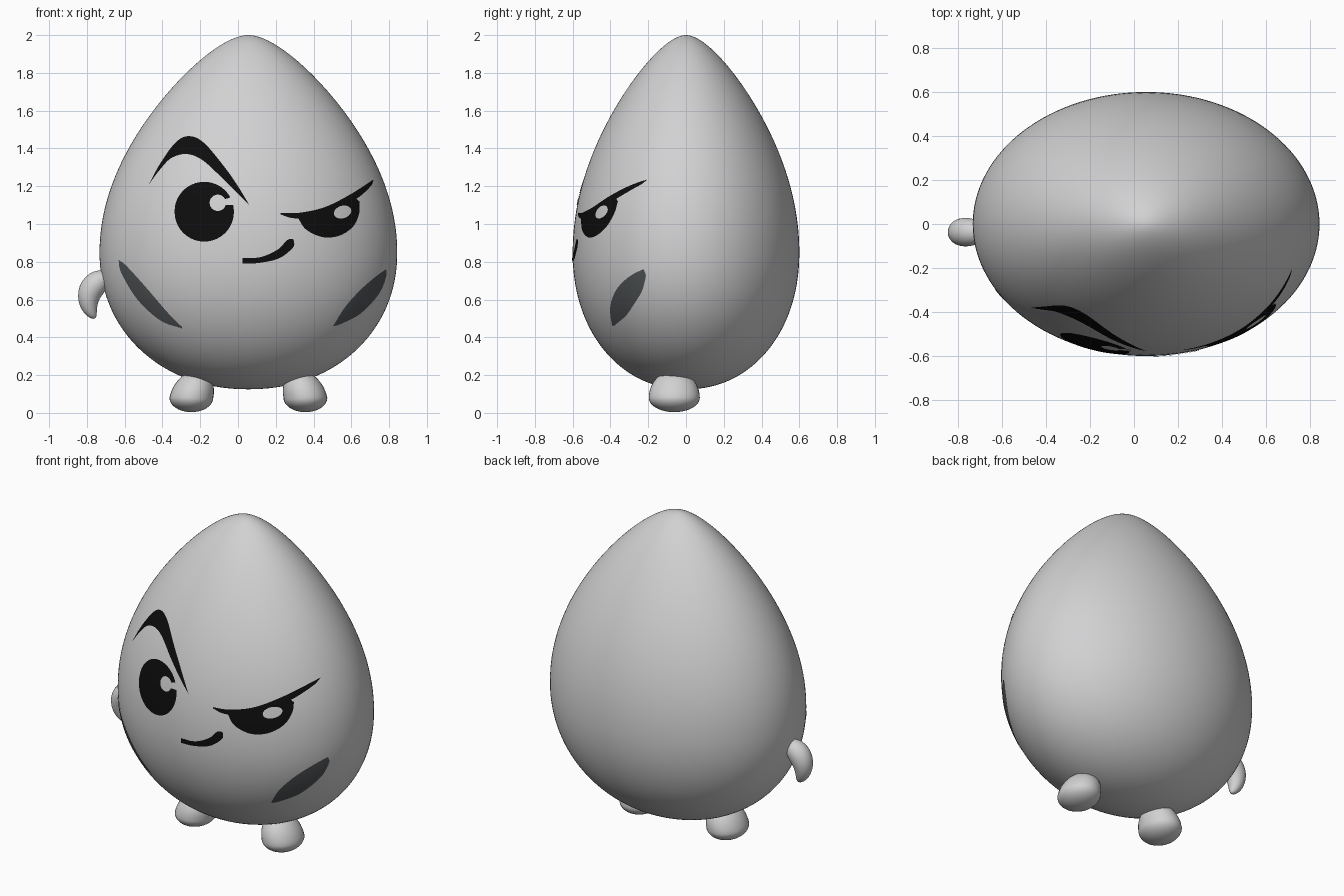
import bpy, bmesh, math
from mathutils import Vector

cube = bpy.data.objects.get("Cube")
if cube:
    bpy.data.objects.remove(cube, do_unlink=True)

# Body proportions
CX, ZMID, TOP, BOTTOM = 0.055, 0.85, 2.0, 0.125
RX, RY = 0.788, 0.6


def material(name, rgb):
    mat = bpy.data.materials.new(name)
    mat.use_nodes = True
    mat.diffuse_color = (*rgb, 1)
    bsdf = mat.node_tree.nodes["Principled BSDF"]
    bsdf.inputs["Base Color"].default_value = (*rgb, 1)
    bsdf.inputs["Roughness"].default_value = 0.7
    return mat


SHELL = material("shell grey", (0.64, 0.64, 0.65))
INK = material("ink black", (0.004, 0.004, 0.004))
BLUSH = material("blush dark grey", (0.08, 0.087, 0.092))


def finish(name, bm, mat):
    mesh = bpy.data.meshes.new(name)
    bm.to_mesh(mesh)
    bm.free()
    mesh.materials.append(mat)
    mesh.shade_smooth()
    obj = bpy.data.objects.new(name, mesh)
    bpy.context.collection.objects.link(obj)
    return obj


def shaped_sphere(name, reshape, mat, segments=32, rings=24):
    """A unit sphere whose every point is moved by the reshape rule."""
    bm = bmesh.new()
    bmesh.ops.create_uvsphere(bm, u_segments=segments, v_segments=rings, radius=1)
    for v in bm.verts:
        v.co = reshape(v.co.copy())
    bmesh.ops.recalc_face_normals(bm, faces=bm.faces)
    return finish(name, bm, mat)


def egg_radius(t):
    """Relative radius: t is -1 at the bottom, 0 at the widest, 1 at the tip."""
    t = max(-1.0, min(1.0, t))
    if t < 0:
        return (1 - (-t) ** 2.1) ** (1 / 2.1)
    return 0.5 * math.sqrt(1 - t * t) + 0.5 * math.cos(t * math.pi / 2)


def egg_height(t):
    return ZMID + t * (TOP - ZMID if t > 0 else ZMID - BOTTOM)


# Egg body
def egg(p):
    flat = Vector((p.x, p.y))
    if flat.length > 1e-5:
        flat = flat.normalized() * egg_radius(p.z)
    return Vector((CX + RX * flat.x, RY * flat.y, egg_height(p.z)))


shaped_sphere("egg_body", egg, SHELL, 128, 96)


# Feet: domes with a shallow sole, leaning inwards
def add_foot(name, side):
    def foot(p):
        z = 0.08 + p.z * (0.145 if p.z > 0 else 0.076)
        lean = 0.2 * max(0, z - 0.08)
        return Vector((CX + side * (0.302 - lean) + 0.116 * p.x, -0.062 + 0.135 * p.y, z))
    shaped_sphere(name, foot, SHELL)


add_foot("left_foot", 1)
add_foot("right_foot", -1)


# Hand: a tapered bean bent along an arc
def bean(p):
    s = (1 - p.z) / 2
    angle = math.radians(80 + 150 * s)
    width = 0.078 - 0.03 * s
    reach = 0.1 + width * p.x
    tip = 0.025 * s ** 3
    return Vector((-0.69 + reach * math.cos(angle), -0.037 + width * p.y,
                   0.605 + reach * math.sin(angle) - tip))


shaped_sphere("right_hand", bean, SHELL)


# Face details: thin patches that follow the front of the egg
def on_egg(x, z, lift):
    t = (z - ZMID) / (TOP - ZMID if z > ZMID else ZMID - BOTTOM)
    r = egg_radius(t)
    u = (x - CX) / RX
    u = max(-r * 0.999, min(r * 0.999, u))
    y = -RY * math.sqrt(r * r - u * u)
    normal = Vector((u / RX, y / RY ** 2, 0.3 * t)).normalized()
    return Vector((CX + RX * u, y, z)) + normal * lift


def smooth_line(points, count):
    """Evenly spaced samples of a smooth line through the points."""
    pts = [Vector(p) for p in points]
    pts = [2 * pts[0] - pts[1]] + pts + [2 * pts[-1] - pts[-2]]
    dense = []
    for a, b, c, d in zip(pts, pts[1:], pts[2:], pts[3:]):
        for k in range(12):
            f = k / 12
            dense.append(b + 0.5 * f * (c - a + f * (2 * a - 5 * b + 4 * c - d
                                        + f * (3 * (b - c) + d - a))))
    dense.append(pts[-2])
    run = [0.0]
    for a, b in zip(dense, dense[1:]):
        run.append(run[-1] + (b - a).length)
    out, j = [], 0
    for i in range(count + 1):
        goal = run[-1] * i / count
        while j < len(run) - 2 and run[j + 1] < goal:
            j += 1
        step = max(run[j + 1] - run[j], 1e-9)
        out.append(dense[j].lerp(dense[j + 1], min(1, (goal - run[j]) / step)))
    return out


def patch(name, upper, lower, mat, lift=0.003, columns=40, rows=10):
    bm = bmesh.new()
    grid = []
    for a, b in zip(smooth_line(upper, columns), smooth_line(lower, columns)):
        line = [a.lerp(b, k / rows) for k in range(rows + 1)]
        grid.append([bm.verts.new(on_egg(p.x, p.y, lift)) for p in line])
    for left, right in zip(grid, grid[1:]):
        for k in range(rows):
            bm.faces.new((left[k], left[k + 1], right[k + 1], right[k]))
    bmesh.ops.remove_doubles(bm, verts=bm.verts, dist=1e-5)
    finish(name, bm, mat)


def oval(name, x, z, rx, rz, tilt, mat, lift):
    def arc(sign):
        line = []
        for k in range(13):
            a = math.pi * (1 - k / 12)
            u, w = rx * math.cos(a), sign * rz * math.sin(a)
            line.append((x + u * math.cos(tilt) - w * math.sin(tilt),
                         z + u * math.sin(tilt) + w * math.cos(tilt)))
        return line
    patch(name, arc(1), arc(-1), mat, lift)


# Raised brow and round eye
patch("right_brow",
      [(-.47, 1.21), (-.41, 1.32), (-.33, 1.43), (-.26, 1.465), (-.18, 1.43),
       (-.07, 1.30), (0, 1.2), (.06, 1.1)],
      [(-.47, 1.21), (-.41, 1.29), (-.35, 1.35), (-.27, 1.37), (-.19, 1.34),
       (-.09, 1.25), (0, 1.16), (.06, 1.1)], INK)
oval("right_eye", -.178, 1.065, .157, .158, 0, INK, 0.003)
oval("right_eye_glint", -.106, 1.112, .043, .043, 0, SHELL, 0.006)
patch("right_eye_notch", [(-.09, 1.13), (-.055, 1.135), (-.015, 1.15)],
      [(-.09, 1.1), (-.055, 1.1), (-.015, 1.1)], SHELL, 0.006)

# Lowered brow and half-closed eye
patch("left_brow",
      [(.225, 1.057), (.33, 1.06), (.46, 1.09), (.59, 1.155), (.715, 1.235)],
      [(.225, 1.05), (.3, 1.03), (.45, 1.04), (.62, 1.13), (.7, 1.2), (.715, 1.235)], INK)
patch("left_eye",
      [(.315, 1.035), (.45, 1.07), (.6, 1.135), (.64, 1.12)],
      [(.315, 1.035), (.36, .97), (.45, .93), (.54, .94), (.61, .99), (.64, 1.06),
       (.64, 1.12)], INK, 0.0035)
oval("left_eye_glint", .55, 1.063, .047, .033, 0.3, SHELL, 0.0065)

# Smirk
patch("mouth",
      [(.025, .82), (.12, .825), (.21, .865), (.26, .915), (.29, .92)],
      [(.025, .79), (.12, .795), (.22, .82), (.29, .875), (.297, .91)], INK)

# Cheek marks
patch("right_cheek",
      [(-.63, .81), (-.59, .78), (-.49, .67), (-.37, .53), (-.295, .455)],
      [(-.63, .81), (-.615, .74), (-.53, .6), (-.41, .49), (-.295, .447)], BLUSH)
patch("left_cheek",
      [(.505, .465), (.565, .56), (.645, .65), (.725, .72), (.78, .76)],
      [(.505, .46), (.54, .47), (.645, .525), (.74, .625), (.78, .715), (.782, .76)], BLUSH)
